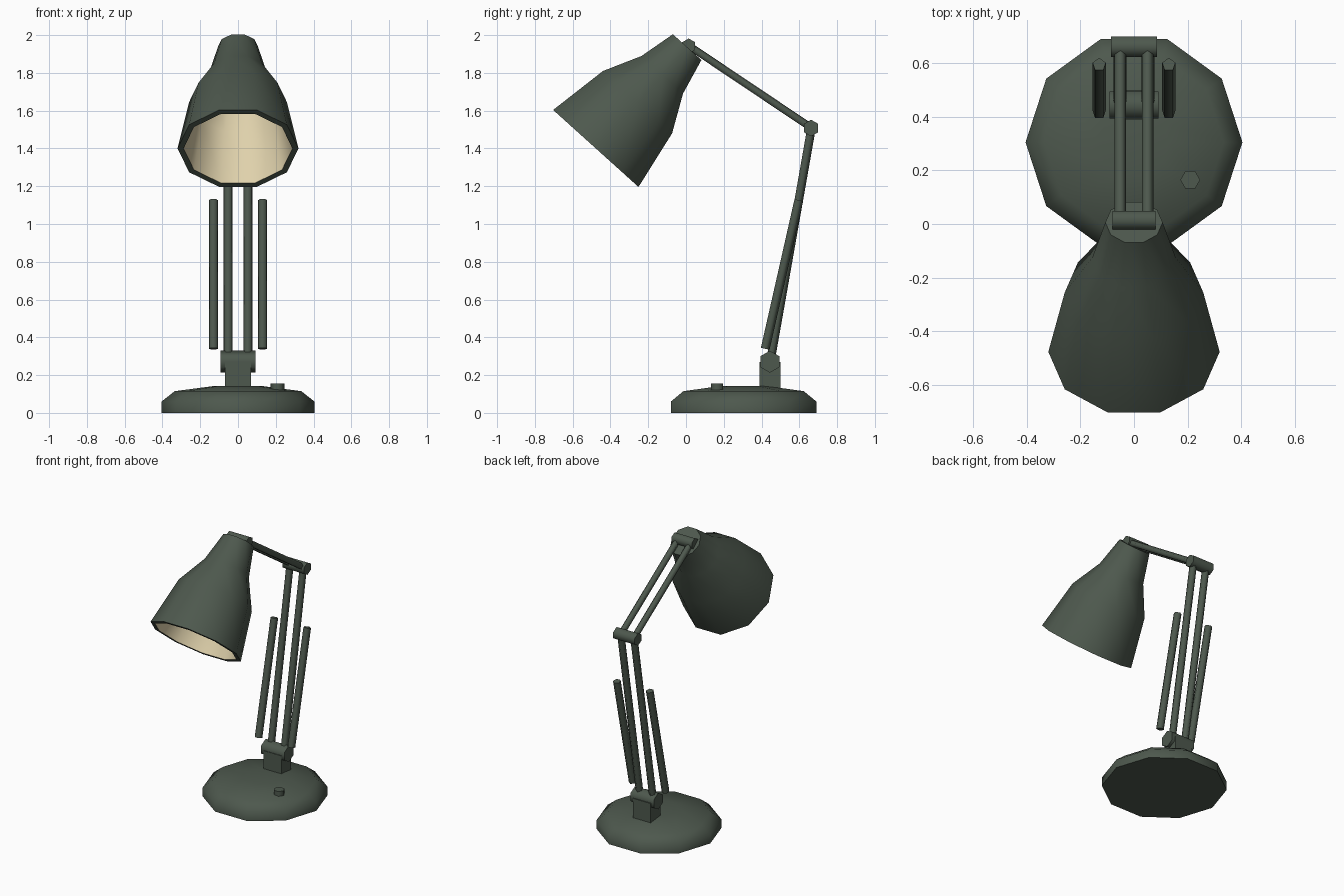
import bpy
import bmesh
from math import cos, sin, tau, radians
from mathutils import Vector

if "Cube" in bpy.data.objects:
    bpy.data.objects.remove(bpy.data.objects["Cube"])


def material(name, colour):
    mat = bpy.data.materials.new(name)
    mat.use_nodes = True
    mat.diffuse_color = (*colour, 1)
    mat.node_tree.nodes["Principled BSDF"].inputs["Base Color"].default_value = (*colour, 1)
    return mat


GREEN = material("dark green enamel", (0.075, 0.098, 0.075))
CREAM = material("cream lining", (0.74, 0.64, 0.41))
X, Y, Z = Vector((1, 0, 0)), Vector((0, 1, 0)), Vector((0, 0, 1))


def add_object(name, bm, mats):
    bmesh.ops.recalc_face_normals(bm, faces=bm.faces)
    mesh = bpy.data.meshes.new(name)
    bm.to_mesh(mesh)
    bm.free()
    for mat in mats:
        mesh.materials.append(mat)
    mesh.shade_smooth()
    mesh.set_sharp_from_angle(angle=radians(75))
    obj = bpy.data.objects.new(name, mesh)
    bpy.context.collection.objects.link(obj)
    return obj


def lathe(name, profile, sides, origin, axis, first, lining_from=None):
    """Turn (radius, distance) pairs round an axis; the first corner points to 'first'."""
    axis = Vector(axis).normalized()
    u = (first - axis * first.dot(axis)).normalized()
    v = axis.cross(u)
    bm = bmesh.new()
    rings = []
    for r, t in profile:
        angles = [tau * i / sides for i in range(sides)]
        rings.append([bm.verts.new(Vector(origin) + axis * t + (u * cos(a) + v * sin(a)) * r)
                      for a in angles])
    bm.faces.new(rings[0])
    for k, (a, b) in enumerate(zip(rings, rings[1:])):
        for i in range(sides):
            j = (i + 1) % sides
            face = bm.faces.new((a[i], a[j], b[j], b[i]))
            face.material_index = int(lining_from is not None and k >= lining_from)
    end = bm.faces.new(rings[-1])
    end.material_index = int(lining_from is not None)
    return add_object(name, bm, [GREEN, CREAM] if lining_from is not None else [GREEN])


def rod(name, x, start, end, radius, first):
    a, b = Vector((x, *start)), Vector((x, *end))
    return lathe(name, [(radius, 0), (radius, (b - a).length)], 5, a, b - a, first)


def joint(name, centre, radius, half):
    return lathe(name, [(radius, -half), (radius, half)], 6, (0, *centre), X, Z)


# Base with switch button
lathe("base", [(0.405, 0), (0.405, 0.06), (0.335, 0.115), (0.13, 0.142)],
      10, (0, 0.305, 0), Z, X)
lathe("switch_button", [(0.037, 0), (0.037, 0.04)], 6, (0.21, 0.165, 0.115), Z, X)

# Post
bm = bmesh.new()
bmesh.ops.create_cube(bm, size=1)
for vert in bm.verts:
    vert.co = Vector((vert.co.x * 0.14, vert.co.y * 0.11 + 0.445, vert.co.z * 0.15 + 0.195))
add_object("post", bm, [GREEN])

# Joints, as (y, z) centres
FOOT, ELBOW, NECK = (0.444, 0.271), (0.662, 1.508), (0.014, 1.942)
joint("foot_joint", FOOT, 0.058, 0.092)
joint("elbow_joint", ELBOW, 0.044, 0.085)
joint("neck_joint", NECK, 0.04, 0.08)

# Paired arms and springs
for side, s in (("left", 1), ("right", -1)):
    rod(side + "_lower_arm", 0.052 * s, FOOT, ELBOW, 0.025, Y)
    rod(side + "_upper_arm", 0.051 * s, ELBOW, NECK, 0.022, Z)
    rod(side + "_spring", 0.13 * s, (0.417, 0.34), (0.595, 1.127), 0.026, Y)

# Hollow shade: outer wall down to the rim, then the lining back up
outer = [(0.107, 0.722), (0.156, 0.525), (0.259, 0.33), (0.32, 0)]
inner = [(0.288, 0), (0.232, 0.32), (0.13, 0.515), (0.085, 0.69)]
lathe("shade", outer + inner, 10, (0, -0.4775, 1.40), (0, 0.67, 0.743), X,
      lining_from=len(outer))
